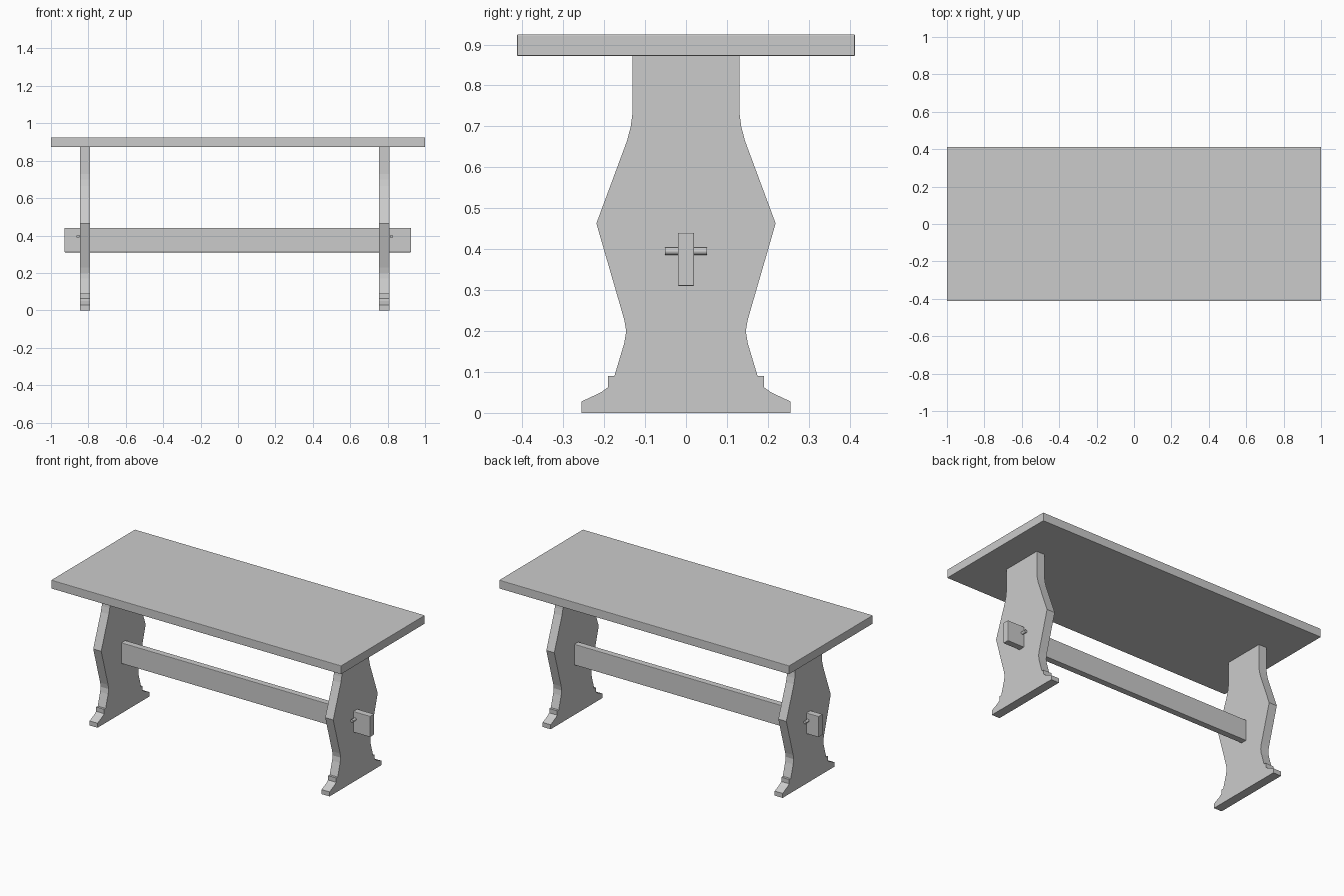
import bpy, bmesh, math

if "Cube" in bpy.data.objects:
    bpy.data.objects.remove(bpy.data.objects["Cube"])


def finish(name, bm, bevel=0.0):
    bmesh.ops.recalc_face_normals(bm, faces=bm.faces)
    mesh = bpy.data.meshes.new(name)
    bm.to_mesh(mesh)
    bm.free()
    ob = bpy.data.objects.new(name, mesh)
    bpy.context.collection.objects.link(ob)
    if bevel:
        mod = ob.modifiers.new("soft_edges", "BEVEL")
        mod.width, mod.segments = bevel, 2
    return ob


def box(name, lo, hi, bevel=0.0):
    bm = bmesh.new()
    bmesh.ops.create_cube(bm, size=1)
    for v in bm.verts:
        v.co = [(a + b) / 2 + c * (b - a) for a, b, c in zip(lo, hi, v.co)]
    return finish(name, bm, bevel)


def trestle(name, x0, x1, half):
    # mirrored half outline, extruded along x
    outline = half + [(-y, z) for y, z in reversed(half)]
    bm = bmesh.new()
    face = bm.faces.new([bm.verts.new((x0, y, z)) for y, z in outline])
    ext = bmesh.ops.extrude_face_region(bm, geom=[face])["geom"]
    moved = [g for g in ext if isinstance(g, bmesh.types.BMVert)]
    bmesh.ops.translate(bm, verts=moved, vec=(x1 - x0, 0, 0))
    return finish(name, bm)


def peg(name, x):
    bpy.ops.mesh.primitive_cylinder_add(vertices=16, radius=0.009, depth=0.102,
                                        location=(x, 0, 0.395),
                                        rotation=(math.pi / 2, 0, 0))
    ob = bpy.context.object
    ob.name = name
    bpy.ops.object.shade_smooth_by_angle()


# Table top
box("table_top", (-1, -0.413, 0.872), (1, 0.413, 0.925), 0.003)

# Shaped trestle legs with stepped feet
half_profile = [(0.255, 0), (0.255, 0.028), (0.208, 0.05), (0.19, 0.063),
                (0.19, 0.09), (0.175, 0.09), (0.151, 0.17), (0.146, 0.2),
                (0.151, 0.228), (0.219, 0.463), (0.144, 0.665),
                (0.135, 0.7), (0.131, 0.73), (0.131, 0.874)]
trestle("left_trestle", -0.845, -0.79, half_profile)
trestle("right_trestle", 0.755, 0.81, half_profile)

# Stretcher beam through both legs, held by pegs
box("stretcher", (-0.928, -0.02, 0.31), (0.925, 0.02, 0.44), 0.003)
peg("left_peg", -0.855)
peg("right_peg", 0.821)
